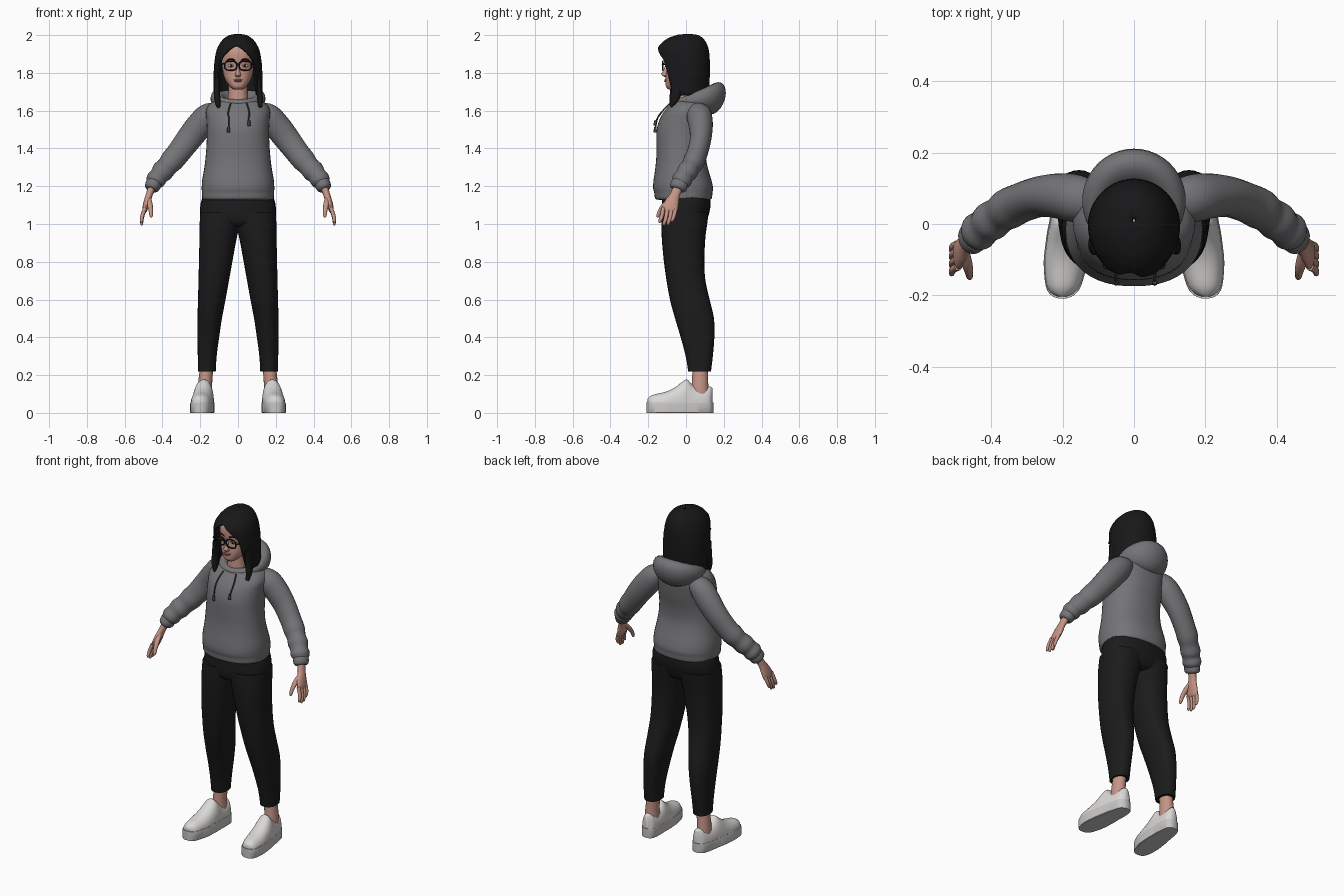
import bpy, bmesh, math
from mathutils import Vector


def material(name, r, g, b):
    m = bpy.data.materials.new(name)
    m.diffuse_color = (r, g, b, 1)
    return m


SKIN = material("skin", .56, .30, .235)
LIP = material("lips", .40, .17, .15)
HAIR = material("black_hair", .009, .009, .010)
GREY = material("grey_fleece", .175, .172, .182)
BLACK = material("black_cloth", .011, .011, .011)
WHITE = material("white_leather", .70, .69, .67)
SOLE = material("sole_rubber", .58, .57, .56)
EYE = material("eye_white", .65, .63, .62)
CORD = material("dark_cord", .06, .06, .065)


def spline(rows, k=4):
    """Smooth curve through rows of numbers."""
    out = []
    for i in range(len(rows) - 1):
        a, b, c, d = rows[max(i - 1, 0)], rows[i], rows[i + 1], rows[min(i + 2, len(rows) - 1)]
        for j in range(k):
            t = j / k
            out.append([.5 * (2 * q + (r - p) * t + (2 * p - 5 * q + 4 * r - s) * t * t
                              + (3 * q - p - 3 * r + s) * t ** 3) for p, q, r, s in zip(a, b, c, d)])
    out.append(list(rows[-1]))
    return out


def skin_rings(name, rings, mat, side=1, closed=False, cap=True, angle=50):
    """Join equal rings of points into one smooth surface."""
    bm = bmesh.new()
    vs = [[bm.verts.new((p[0] * side, p[1], p[2])) for p in r] for r in rings]
    m, n = len(vs), len(vs[0])
    for i in range(m if closed else m - 1):
        for j in range(n):
            a, b = vs[i], vs[(i + 1) % m]
            bm.faces.new((a[j], a[(j + 1) % n], b[(j + 1) % n], b[j]))
    if cap and not closed:
        bm.faces.new(vs[0])
        bm.faces.new(vs[-1])
    bmesh.ops.recalc_face_normals(bm, faces=bm.faces)
    me = bpy.data.meshes.new(name)
    bm.to_mesh(me)
    bm.free()
    me.materials.append(mat)
    ob = bpy.data.objects.new(name, me)
    bpy.context.collection.objects.link(ob)
    bpy.ops.object.select_all(action='DESELECT')
    ob.select_set(True)
    bpy.context.view_layer.objects.active = ob
    bpy.ops.object.shade_smooth_by_angle(angle=math.radians(angle))
    return ob


def spow(v, e):
    return math.copysign(abs(v) ** e, v)


def stack(name, rows, mat, side=1, p=2.3, n=32, k=4):
    """Level rings from rows of z, x0, x1, y0, y1."""
    rings = []
    for z, x0, x1, y0, y1 in spline(rows, k):
        rings.append([((x0 + x1) / 2 + (x1 - x0) / 2 * spow(math.cos(t), 2 / p),
                       (y0 + y1) / 2 + (y1 - y0) / 2 * spow(math.sin(t), 2 / p), z)
                      for t in (2 * math.pi * i / n for i in range(n))])
    return skin_rings(name, rings, mat, side)


def tube(name, rows, mat, side=1, n=16, k=4, closed=False, ref=(0, 1, 0)):
    """Sweep along rows of x, y, z, radius towards ref, other radius."""
    pts = rows if closed else spline(rows, k)
    m, rings = len(pts), []
    for i, q in enumerate(pts):
        lo, hi = ((i - 1) % m, (i + 1) % m) if closed else (max(i - 1, 0), min(i + 1, m - 1))
        t = (Vector(pts[hi][:3]) - Vector(pts[lo][:3])).normalized()
        u = Vector(ref)
        u = (u - t * u.dot(t)).normalized()
        v = t.cross(u)
        rings.append([Vector(q[:3]) + u * q[3] * math.cos(w) + v * q[4] * math.sin(w)
                      for w in (2 * math.pi * j / n for j in range(n))])
    return skin_rings(name, rings, mat, side, closed)


def blob(name, loc, r, mat):
    """Small ellipsoid."""
    rings = [[(loc[0] + r[0] * math.sin(a) * math.cos(b), loc[1] + r[1] * math.sin(a) * math.sin(b),
               loc[2] + r[2] * math.cos(a)) for b in (2 * math.pi * j / 16 for j in range(16))]
             for a in (math.pi * (i + .1) / 10.2 for i in range(11))]
    return skin_rings(name, rings, mat)


# Head, neck and face
stack("head", [(1.712, -.022, .022, -.092, -.04), (1.727, -.042, .042, -.106, 0), (1.76, -.066, .066, -.108, .05),
               (1.79, -.077, .077, -.107, .08), (1.83, -.084, .084, -.103, .09), (1.87, -.087, .087, -.110, .095),
               (1.92, -.083, .083, -.106, .09), (1.96, -.06, .06, -.07, .06), (1.975, -.02, .02, -.03, .03)], SKIN)
stack("neck", [(1.57, -.08, .08, -.07, .07), (1.64, -.056, .056, -.06, .06), (1.76, -.05, .05, -.055, .06)], SKIN)
stack("nose", [(1.778, -.008, .008, -.113, -.09), (1.786, -.017, .017, -.125, -.09), (1.795, -.014, .014, -.130, -.09),
               (1.82, -.008, .008, -.117, -.09), (1.85, -.007, .007, -.108, -.09)], SKIN, p=2, n=16)
blob("upper_lip", (0, -.107, 1.763), (.024, .008, .0045), LIP)
blob("lower_lip", (0, -.107, 1.756), (.019, .009, .005), LIP)
for s in (-1, 1):
    blob("eye", (s * .036, -.093, 1.838), (.017, .012, .009), EYE)
    blob("iris", (s * .036, -.1035, 1.838), (.007, .003, .0075), HAIR)
    tube("eyebrow", [(.016, -.107, 1.867, .004, .004), (.038, -.105, 1.873, .004, .004),
                     (.06, -.092, 1.866, .003, .002)], HAIR, s, 8)
    # Glasses
    tube("glasses_rim", [(.039 + .032 * spow(math.cos(a), .7), -.122, 1.838 + .024 * spow(math.sin(a), .7), .004, .004)
                         for a in (2 * math.pi * i / 28 for i in range(28))], BLACK, s, 8, closed=True)
    tube("glasses_temple", [(.07, -.122, 1.847, .004, .004), (.084, -.115, 1.847, .004, .004),
                            (.092, -.03, 1.845, .004, .004)], BLACK, s, 8, ref=(0, 0, 1))
tube("glasses_bridge", [(-.009, -.122, 1.842, .004, .004), (0, -.125, 1.846, .004, .004),
                        (.009, -.122, 1.842, .004, .004)], BLACK, 1, 8)

# Hair shell: half width, front and back by height, hem height by direction
PROFILE = [(2.0, .004, .005, .015), (1.995, .042, -.045, .06), (1.98, .067, -.088, .085), (1.96, .086, -.118, .10),
           (1.93, .103, -.145, .112), (1.90, .112, -.150, .117), (1.85, .119, -.142, .120), (1.80, .122, -.132, .12),
           (1.70, .122, -.115, .115), (1.60, .11, -.10, .09)]


def hair_at(z):
    for a, b in zip(PROFILE, PROFILE[1:]):
        if z >= b[0]:
            t = (a[0] - z) / (a[0] - b[0])
            return [p + (q - p) * t for p, q in zip(a, b)][1:]
    return PROFILE[-1][1:]


def hem(deg):
    a = abs(deg + 5)
    fringe = 1.945 - .08 * (min(a, 60) / 48) ** 1.5
    low = 1.68 - .05 * max(0, -math.sin(math.radians(deg)))
    t = min(max((a - 44) / 18, 0), 1)
    return fringe + (low - fringe) * t * t * (3 - 2 * t)


rows = []
for i in range(25):
    row = []
    for j in range(72):
        deg = -180 + 5 * j
        z = 2 - (2 - hem(deg)) * (i / 24) ** 1.6
        rx, yf, yb = hair_at(z)
        f = math.radians(deg)
        row.append((rx * math.sin(f), (yf + yb) / 2 - (yb - yf) / 2 * math.cos(f), z))
    rows.append(row)
hair = skin_rings("hair", rows, HAIR, cap=False)
thick = hair.modifiers.new("thickness", 'SOLIDIFY')
thick.thickness, thick.offset = .014, 0
tube("left_lock", [(-.108, -.05, 1.80, .035, .012), (-.112, -.055, 1.71, .03, .016), (-.108, -.068, 1.65, .02, .016),
                   (-.10, -.078, 1.61, .004, .006)], HAIR)
tube("right_lock", [(.108, -.05, 1.80, .035, .012), (.112, -.05, 1.71, .03, .015), (.117, -.062, 1.66, .022, .015),
                    (.118, -.08, 1.62, .006, .01)], HAIR)

# Hooded top
stack("hoodie_body", [(z, -w, w, f, b) for z, w, f, b in [
    (1.128, .178, -.145, .12), (1.135, .189, -.163, .136), (1.165, .191, -.168, .14), (1.19, .192, -.174, .143),
    (1.23, .190, -.172, .135), (1.30, .178, -.162, .115), (1.36, .171, -.157, .105), (1.43, .166, -.157, .11),
    (1.50, .165, -.155, .125), (1.56, .168, -.137, .135), (1.60, .170, -.112, .138), (1.635, .150, -.083, .13),
    (1.655, .11, -.062, .115), (1.66, .06, -.045, .09)]], GREY, n=40)
hood = []
for i in range(48):
    f = 2 * math.pi * i / 48
    t = (1 - math.cos(f)) / 2
    a, b, zc = .02 + .037 * t, .02 + .066 * t ** 1.4, 1.64 + .025 * t
    ring = []
    for j in range(20):
        w = 2 * math.pi * j / 20
        out, dz = a * math.cos(w), b * math.sin(w)
        r = out + .25 * dz * t
        ring.append(((.105 + r) * math.sin(f), .045 - (.105 + r) * math.cos(f), zc + dz))
    hood.append(ring)
skin_rings("hood", hood, GREY, closed=True)
for s, x, end in ((-1, .05, 1.50), (1, .058, 1.535)):
    tube("drawstring", [(x - .012, -.085, 1.64, .004, .004), (x, -.122, 1.60, .004, .004),
                        (x, -.151, 1.56, .004, .004), (x, -.163, end, .004, .004)], CORD, s, 8)
    tube("drawstring_tip", [(x, -.162, end + .012, .007, .007), (x, -.165, end - .015, .008, .008)], CORD, s, 8)

for s in (-1, 1):
    # Sleeves and cuffs
    tube("sleeve", [(.10, .06, 1.605, .05, .04), (.155, .07, 1.575, .066, .066), (.205, .078, 1.52, .064, .071),
                    (.26, .077, 1.45, .057, .068), (.315, .06, 1.377, .055, .063), (.35, .043, 1.335, .057, .062),
                    (.375, .026, 1.305, .051, .055), (.40, .008, 1.278, .055, .058), (.418, -.008, 1.256, .049, .05),
                    (.436, -.022, 1.232, .054, .052), (.448, -.033, 1.213, .043, .04)], GREY, s, 24)
    tube("cuff", [(.442, -.028, 1.222, .042, .038), (.447, -.033, 1.212, .047, .042), (.456, -.043, 1.192, .045, .039),
                  (.460, -.047, 1.183, .036, .03)], GREY, s, 20)
    # Hands
    tube("palm", [(.453, -.04, 1.2, .027, .021), (.470, -.058, 1.155, .026, .018), (.482, -.074, 1.115, .037, .018),
                  (.492, -.086, 1.08, .042, .015), (.495, -.09, 1.066, .034, .010)], SKIN, s)
    for o, drop in ((-.033, .066), (-.011, .08), (.011, .078), (.032, .06)):
        x, y = .492, -.087 + o
        tube("finger", [(x, y, 1.085, .011, .011), (x + .015, y - .008, 1.075 - drop * .5, .0105, .010),
                        (x + .018, y - .018, 1.075 - drop * .9, .009, .008),
                        (x + .016, y - .02, 1.072 - drop, .004, .004)], SKIN, s, 10, 3)
    tube("thumb", [(.474, -.075, 1.14, .013, .013), (.467, -.112, 1.105, .015, .013), (.462, -.135, 1.075, .012, .011),
                   (.460, -.148, 1.045, .009, .009), (.460, -.15, 1.035, .004, .004)], SKIN, s, 10, ref=(1, 0, 0))
    # Trouser legs and ankles
    stack("trouser_leg", [(.218, .118, .212, .012, .132), (.30, .113, .213, -.002, .142), (.40, .100, .214, -.028, .15),
                          (.50, .085, .214, -.058, .148), (.60, .066, .212, -.085, .125), (.70, .048, .209, -.103, .103),
                          (.80, .030, .207, -.117, .097), (.92, .008, .204, -.128, .102), (1.0, -.012, .203, -.13, .112),
                          (1.06, -.03, .20, -.128, .12)], BLACK, s)
    stack("ankle", [(.09, .135, .215, .02, .125), (.15, .137, .212, .03, .118), (.25, .13, .2, .035, .115)],
          SKIN, s, 2, 20)
    # Shoes: rows of y, half width, top height
    sole, upper = [], []
    for y, w, h in spline([(-.208, .012, .075), (-.20, .031, .084), (-.175, .049, .097), (-.11, .061, .112),
                           (-.06, .061, .135), (-.02, .059, .165), (.005, .056, .177), (.03, .054, .155),
                           (.06, .052, .135), (.10, .047, .134), (.13, .037, .14), (.145, .014, .13)], 3):
        cx = .2 - .09 * (y + .2)
        sole.append([(cx + w * u, y, z) for u, z in ((-1, .003), (-1, .05), (-.97, .056), (.97, .056), (1, .05),
                                                     (1, .003), (.95, 0), (-.95, 0))])
        upper.append([(cx + .96 * w * spow(math.cos(q), .9), y * .975, .045 + (h - .045) * math.sin(q) ** .85)
                      for q in (math.pi * i / 16 for i in range(17))])
    skin_rings("shoe_sole", sole, SOLE, s, angle=40)
    skin_rings("shoe_upper", upper, WHITE, s)

# Trouser seat
stack("trouser_seat", [(.985, -.10, .10, -.08, .07), (1.0, -.16, .16, -.115, .10), (1.04, -.198, .198, -.128, .118),
                       (1.10, -.199, .199, -.127, .13), (1.15, -.186, .186, -.125, .125)], BLACK)
